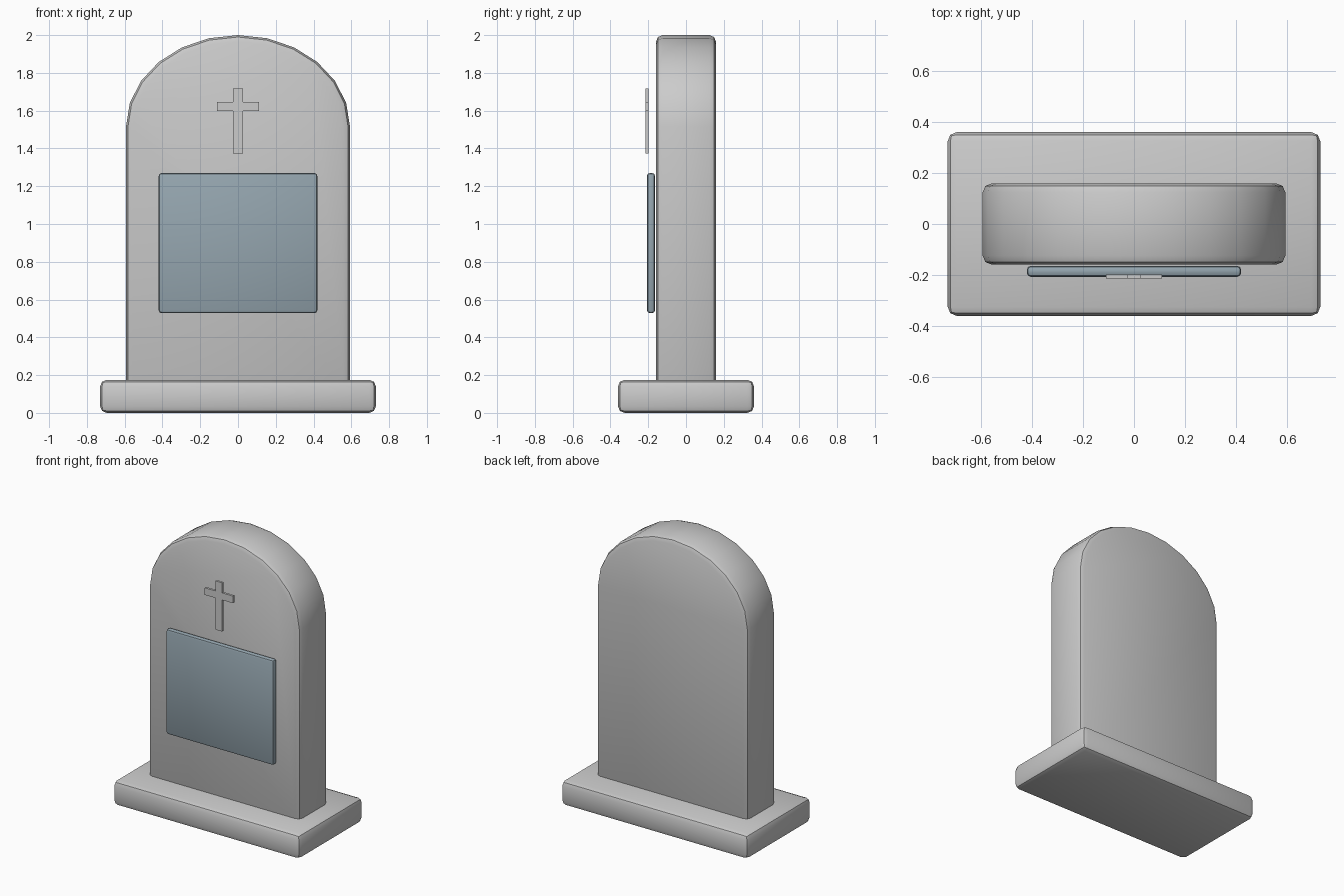
import bpy, bmesh, math

if "Cube" in bpy.data.objects:
    bpy.data.objects.remove(bpy.data.objects["Cube"])


def extrude_profile(name, pts, y0, y1, bevel=0.0, segments=2):
    """Closed XZ outline extruded from y0 (front) to y1 (back)."""
    bm = bmesh.new()
    face = bm.faces.new([bm.verts.new((x, y0, z)) for x, z in pts])
    ret = bmesh.ops.extrude_face_region(bm, geom=[face])
    moved = [v for v in ret["geom"] if isinstance(v, bmesh.types.BMVert)]
    bmesh.ops.translate(bm, verts=moved, vec=(0, y1 - y0, 0))
    bmesh.ops.recalc_face_normals(bm, faces=bm.faces[:])
    mesh = bpy.data.meshes.new(name)
    bm.to_mesh(mesh)
    bm.free()
    obj = bpy.data.objects.new(name, mesh)
    bpy.context.collection.objects.link(obj)
    bpy.ops.object.select_all(action='DESELECT')
    obj.select_set(True)
    bpy.context.view_layer.objects.active = obj
    if bevel:
        mod = obj.modifiers.new("bevel", 'BEVEL')
        mod.width = bevel
        mod.segments = segments
        mod.limit_method = 'ANGLE'
        mod.angle_limit = math.radians(30)
        bpy.ops.object.modifier_apply(modifier=mod.name)
    bpy.ops.object.shade_smooth_by_angle(angle=math.radians(30))
    return obj


def rect(half_x, z0, z1):
    return [(-half_x, z0), (half_x, z0), (half_x, z1), (-half_x, z1)]


# plinth
extrude_profile("base", rect(0.73, 0, 0.175), -0.36, 0.36, 0.035)

# upright slab with a twelve-sided elliptical arch, sunk into the plinth
arch = [(0.593 * math.cos(math.pi * i / 12), 1.515 + 0.485 * math.sin(math.pi * i / 12))
        for i in range(13)]
extrude_profile("headstone_slab", [(-0.593, 0.12), (0.593, 0.12)] + arch, -0.159, 0.159, 0.035)

# inscription plate
plaque = extrude_profile("plaque", rect(0.42, 0.528, 1.27), -0.207, -0.164, 0.016)
slate = bpy.data.materials.new("slate")
slate.diffuse_color = (0.3, 0.38, 0.43, 1)
slate.use_nodes = True
slate.node_tree.nodes["Principled BSDF"].inputs["Base Color"].default_value = slate.diffuse_color
plaque.data.materials.append(slate)

# raised cross: right half of the outline, mirrored
half = [(0.026, 1.374), (0.026, 1.597), (0.11, 1.597),
        (0.11, 1.647), (0.026, 1.647), (0.026, 1.718)]
extrude_profile("cross", half + [(-x, z) for x, z in reversed(half)], -0.214, -0.198)
